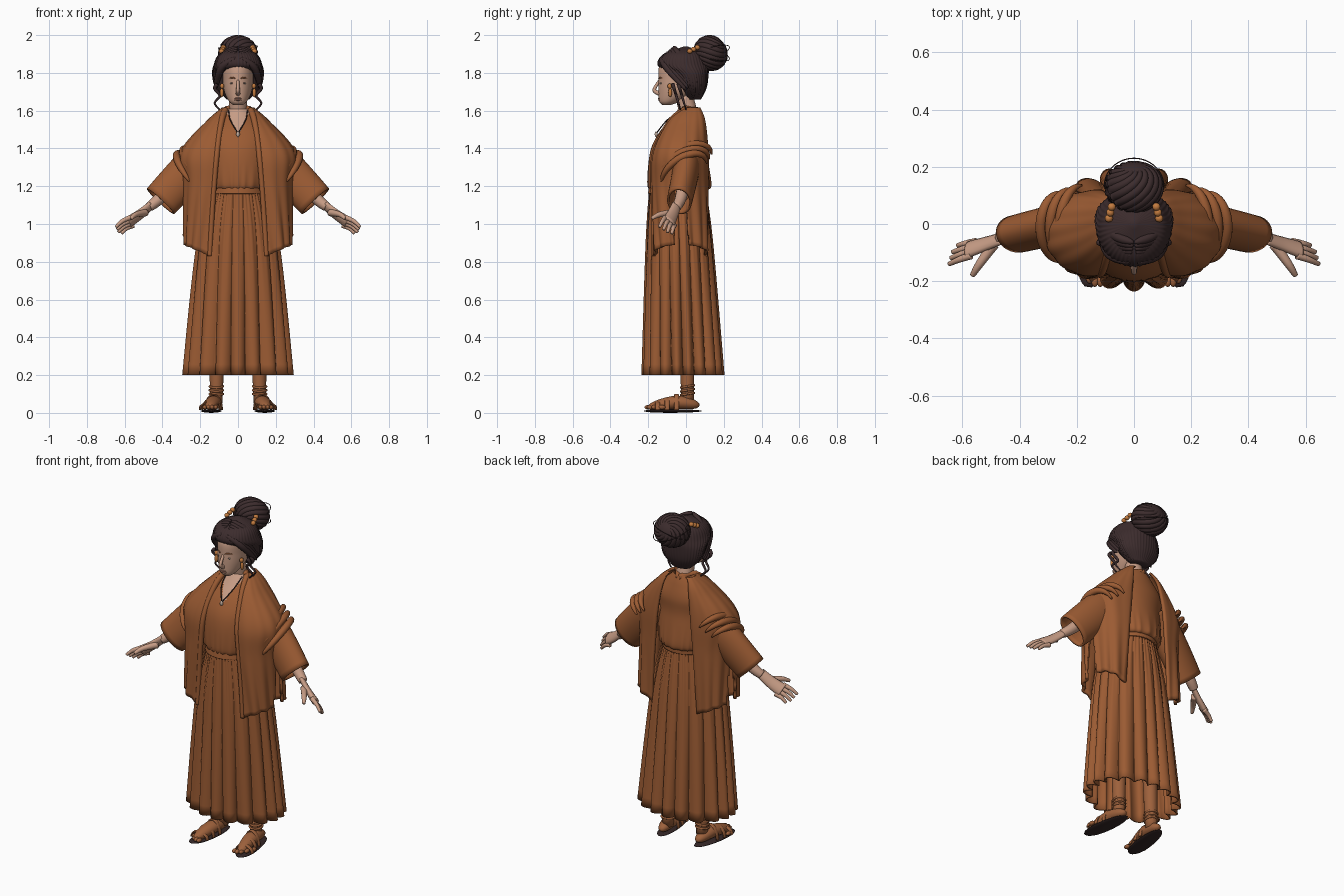
import bpy, bmesh, math
from math import sin, cos, pi
from mathutils import Vector, Matrix

default_cube = bpy.data.objects.get("Cube")
if default_cube:
    bpy.data.objects.remove(default_cube, do_unlink=True)


def material(name, red, green, blue):
    mat = bpy.data.materials.new(name)
    mat.use_nodes = True
    mat.diffuse_color = (red, green, blue, 1)
    shader = next(node for node in mat.node_tree.nodes if node.type == 'BSDF_PRINCIPLED')
    shader.inputs["Base Color"].default_value = mat.diffuse_color
    return mat


cloth = material("rust cloth", .33, .105, .033)
skin = material("skin", .58, .34, .24)
hair = material("dark hair", .045, .025, .026)
leather = material("tan leather", .34, .12, .045)
sole = material("dark sole", .035, .02, .02)
gold = material("gold", .55, .2, .05)
lips = material("lips", .42, .2, .14)
bead = material("pale bead", .55, .42, .34)


def finish(name, bm, mats, solid=0, mirror=False, rule=None):
    """Turn a bmesh into a smooth object with optional thickness and mirroring."""
    bmesh.ops.recalc_face_normals(bm, faces=bm.faces)
    for face in bm.faces:
        face.smooth = True
        if rule:
            face.material_index = rule(face.calc_center_median())
    mesh = bpy.data.meshes.new(name)
    bm.to_mesh(mesh)
    bm.free()
    for mat in mats:
        mesh.materials.append(mat)
    obj = bpy.data.objects.new(name, mesh)
    bpy.context.collection.objects.link(obj)
    if solid:
        modifier = obj.modifiers.new("thickness", 'SOLIDIFY')
        modifier.thickness, modifier.offset = solid, 0
    if mirror:
        modifier = obj.modifiers.new("mirror", 'MIRROR')
        modifier.use_mirror_merge = False


def spline(rows, steps):
    """Smoothly interpolate rows of numbers, with some steps per span."""
    out, last = [], len(rows) - 1
    for i in range(last):
        near = [rows[max(0, min(last, i + j))] for j in (-1, 0, 1, 2)]
        for t in (s / steps for s in range(steps)):
            out.append([b + t * (c - a + t * (2*a - 5*b + 4*c - d + t * (3*b - a - 3*c + d))) / 2
                        for a, b, c, d in zip(*near)])
    return out + [list(rows[-1])]


def surface(name, grid, mats, wrap=True, caps=True, keep=None, **options):
    """Skin a grid of points with quads."""
    bm = bmesh.new()
    verts = [[bm.verts.new(point) for point in row] for row in grid]
    count = len(grid[0])
    for low, high in zip(verts, verts[1:]):
        for j in range(count if wrap else count - 1):
            after = (j + 1) % count
            quad = (low[j], low[after], high[after], high[j])
            if keep is None or keep(sum((v.co for v in quad), Vector()) / len(quad)):
                bm.faces.new(quad)
    if caps and wrap:
        bm.faces.new(verts[0])
        bm.faces.new(verts[-1])
    finish(name, bm, mats, **options)


def loft(name, rows, mats, sides=64, fold=lambda angle, z: 1, **options):
    """Stack horizontal ellipses given as (z, half width, front y, back y)."""
    grid = []
    for z, width, front, back in spline(rows, 8):
        ring = []
        for angle in (2 * pi * j / sides for j in range(sides)):
            r = fold(angle, z)
            ring.append((width * r * sin(angle), (front + back - (back - front) * r * cos(angle)) / 2, z))
        grid.append(ring)
    surface(name, grid, mats, **options)


def tube(name, points, mat, start, end=None, flat=1, ref=(0, 1, 0), sides=12, steps=6,
         rounded=False, **options):
    """Sweep an ellipse along a path; its radius lies along ref, times flat across it."""
    end = start if end is None else end
    path = [Vector(p) for p in spline(points, steps)]
    last, grid = len(path) - 1, []
    for i, point in enumerate(path):
        along = (path[min(i + 1, last)] - path[max(i - 1, 0)]).normalized()
        side = (Vector(ref) - along * along.dot(Vector(ref))).normalized()
        across = along.cross(side) * flat
        radius = start + (end - start) * i / last
        if rounded:
            radius *= max(.05, sin(pi * i / last)) ** .5
        grid.append([point + radius * (side * cos(a) + across * sin(a))
                     for a in (2 * pi * j / sides for j in range(sides))])
    surface(name, grid, [mat], **options)


def arc(centre, first, second, sweep=pi, count=12):
    """Points of an elliptical arc spanned by two half-axis vectors."""
    angles = (sweep * j / count for j in range(count + 1))
    return [Vector(centre) + Vector(first) * cos(a) + Vector(second) * sin(a) for a in angles]


def blob(name, location, size, mat, **options):
    """Ellipsoid."""
    bm = bmesh.new()
    bmesh.ops.create_uvsphere(bm, u_segments=20, v_segments=12, radius=1,
                              matrix=Matrix.Translation(location) @ Matrix.Diagonal((*size, 1)))
    finish(name, bm, [mat], **options)


# Skirt: fine gathers at the waist opening into deep rounded pleats
def pleats(angle, z):
    depth = max(0, min(1, 1.2 - z))
    lobe = abs(cos(9 * angle + .3 * sin(4 * angle))) ** .7
    return 1 - .2 * depth ** .8 * (1 - lobe) - .04 * (1 - depth) ** 3 * abs(sin(27 * angle))


loft("skirt", [(1.2, .14, -.19, .1), (.9, .22, -.21, .14), (.2, .295, -.232, .2)],
     [cloth], sides=288, fold=pleats, caps=False, solid=.008)
loft("waistband", [(1.16, .148, -.197, .11), (1.2, .145, -.19, .11)], [cloth], caps=False, solid=.01)


# Blouse: puffed over the waist, with a skin-coloured open neck
def gathers(angle, z):
    return 1 - .3 * max(0, min(.16, 1.33 - z)) * abs(sin(12 * angle + sin(5 * angle)))


def open_neck(centre):
    return int(centre.y < 0 and abs(centre.x) < (centre.z - 1.47) / 2)


loft("blouse", [(1.18, .14, -.18, .11), (1.21, .175, -.205, .135), (1.38, .18, -.19, .11),
                (1.48, .18, -.145, .11), (1.56, .11, -.08, .09), (1.61, .06, -.04, .07)],
     [cloth, skin], sides=128, fold=gathers, caps=False, rule=open_neck)
tube("sleeve", [(.13, 0, 1.4), (.25, 0, 1.29), (.41, -.035, 1.12)], cloth, .07, .06, flat=1.55,
     sides=32, caps=False, solid=.012, mirror=True)

# Shawl: sheet draped over each shoulder, split below the arm into two panels
sheet = []
for z, reach, front, back in spline([(1.61, .08, 0, .07), (1.54, .16, -.085, .095), (1.38, .295, -.165, .11),
                                     (1.2, .285, -.175, .11), (.83, .28, -.165, .11)], 9):
    row = []
    inner = .05 + .1 * max(0, (1.61 - z) / .78) ** .4
    drop = max(0, min(1, (1.2 - z) / .37))
    for angle in (pi * (j / 60 - .5) for j in range(61)):
        out = max(0, cos(angle)) ** (.8 - .2 * drop)
        wave = 1 + .04 * sin(13 * angle + 5 * z) * (.3 + drop)
        row.append((inner + (reach - inner) * out * wave,
                    (front + back + (back - front) * sin(angle) * wave) / 2, z + .06 * out * drop))
    sheet.append(row)
surface("shawl", sheet, [cloth], wrap=False, solid=.016, mirror=True,
        keep=lambda c: c.z > 1.13 or abs(c.y + .025) > .02 + .09 * (1.13 - c.z))
tube("shawl_collar_edge", [(0, .07, 1.6)] + [row[0] for row in sheet], cloth, .017, .013,
     ref=(1, 0, 0), steps=2, mirror=True)

# Rolled folds of the shawl where it lies over the upper arm
for i in range(3):
    tube("shawl_arm_fold", arc((.25 - i / 30, -.01, 1.27 + i / 40), (0, -.12 - i / 80, -.05), (.075, 0, .09)),
         cloth, .02, steps=2, rounded=True, mirror=True)

# Forearms and hands
tube("forearm", [(.34, -.01, 1.21), (.42, -.03, 1.13), (.47, -.05, 1.09)], skin, .036, .025, mirror=True)
spread = Vector((-.006, .016, -.014))
tube("palm", [(.46, -.05, 1.1), (.52, -.07, 1.05), (.58, -.09, 1.01)], skin, .027, .039, flat=.52,
     ref=spread, mirror=True)
for i in range(4):
    knuckle = Vector((.57, -.11, 1.035)) + spread * i
    stretch = Vector((.076, -.03 + i / 200, -.05)) * (.85 if i == 3 else 1)
    bend = knuckle + stretch / 2 + Vector((.005, 0, .005))
    tube("finger", [knuckle, bend, knuckle + stretch], skin, .014, .008, mirror=True)
tube("thumb", [(.49, -.07, 1.06), (.54, -.14, 1.05), (.565, -.18, 1.03)], skin, .02, .009,
     ref=(0, 0, 1), mirror=True)

# Neck, head and face
tube("neck", [(0, .03, 1.52), (0, -.01, 1.68)], skin, .05, .046, sides=24)
loft("head", [(1.63, .025, -.125, -.08), (1.65, .048, -.142, -.03), (1.7, .072, -.146, .05),
              (1.76, .08, -.146, .08), (1.84, .08, -.14, .09), (1.9, .04, -.08, .05)], [skin])
tube("nose", [(0, -.14, 1.76), (0, -.168, 1.71), (0, -.14, 1.69)], skin, .007, .013, ref=(1, 0, 0))
for z in (1.657, 1.665):
    blob("lip", (0, -.14, z), (.02, .008, .005), lips)
blob("eye", (.03, -.132, 1.745), (.013, .006, .005), bead, mirror=True)
blob("iris", (.03, -.136, 1.745), (.005, .003, .004), hair, mirror=True)
tube("eyebrow", [(.014, -.146, 1.77), (.03, -.138, 1.775), (.05, -.12, 1.77)], leather, .004,
     rounded=True, mirror=True)

# Hair: ridged cap, swept strands and curling side locks
loft("hair_cap", [(1.66, .06, .01, .08), (1.72, .12, -.04, .11), (1.79, .138, -.08, .12),
                  (1.84, .13, -.15, .12), (1.9, .1, -.12, .09), (1.94, .01, -.01, .01)],
     [hair], sides=192, fold=lambda angle, z: 1 - .03 * abs(sin(22 * angle + 3 * z)))
for i in range(7):
    lift = Vector((-.01, .07, .06)) * i / 6
    path = [(.012, -.135, 1.88), (.088, -.1, 1.825), (.122, 0, 1.71)]
    tube("swept_strand", [Vector(p) + lift for p in path], hair, .019, rounded=True, mirror=True)
for back in (0, .03):
    tube("loose_lock", [(.11 + .014 * sin(1.3 * j), back - .07 + j / 200, 1.74 - j / 60) for j in range(9)],
         hair, .01, .004, steps=2, mirror=True)

# Bun: coiled strands around a core, leaning back from the crown
centre = Vector((0, .13, 1.905))
axis = Vector((0, .86, .5))
side = Vector((1.1, 0, 0))
up = Vector((0, -.5, .86))
blob("bun_core", centre, (.095, .09, .084), hair)
for i in range(14):
    path = []
    for t in (pi * (.06 + .11 * j) for j in range(9)):
        twist = pi * i / 7 + 1.2 * t
        path.append(centre + .08 * (axis * cos(t) + (side * cos(twist) + up * sin(twist)) * sin(t)))
    tube("bun_strand", path, hair, .018, ref=(.3, .2, .9), steps=3, rounded=True)
for tilt in (-.03, .03):
    tube("stray_hair", arc(centre, (.105, 0, tilt), (0, .1, tilt)), hair, .002, ref=(0, 0, 1), steps=2)

# Gold hair ornaments and jewellery
for i in range(3):
    blob("hair_ornament", (.088 - i / 200, .02 + i / 50, 1.915 + i / 100), (.014, .014, .013), gold, mirror=True)
blob("earring_stud", (.084, -.086, 1.73), (.011, .012, .014), gold, mirror=True)
blob("earring_drop", (.086, -.084, 1.695), (.01, .01, .024), gold, mirror=True)
tube("necklace_cord", [(.05, -.03, 1.6), (.04, -.1, 1.55), (0, -.157, 1.48)], sole, .003,
     ref=(1, 0, 0), mirror=True)
blob("pendant", (0, -.158, 1.475), (.01, .008, .014), bead)

# Legs and strapped sandals, toes turned slightly outward
sideways = (1, 0, 0)
tube("leg", [(.115, .01, .05), (.11, 0, .5)], leather, .032, .045, sides=20, mirror=True)
tube("foot", [(.12, .07, .04), (.13, -.05, .055), (.15, -.2, .03)], leather, .042, flat=.85, ref=sideways,
     sides=20, rounded=True, mirror=True)
tube("sandal_sole", [(.12, .08, .01), (.16, -.22, .01)], sole, .045, .055, flat=.19, ref=sideways,
     sides=24, steps=16, rounded=True, mirror=True)
for i in range(5):
    blob("toe", (.118 + .019 * i, -.2 + .006 * i * (i - 1), .03), (.012, .02, .012), leather, mirror=True)
for i in range(3):
    tube("foot_strap", arc((.13 + i / 100, -.05 * (i + 1), .016), (.045 + i / 300, 0, 0), (0, 0, .08 - i / 50)),
         leather, .013, flat=.4, steps=2, mirror=True)
for z in (.1, .12, .14):
    tube("ankle_strap", arc((.115, .008, z), (.035, 0, 0), (0, .035, .006), 2 * pi, 16),
         leather, .006, ref=(0, 0, 1), steps=2, mirror=True)
